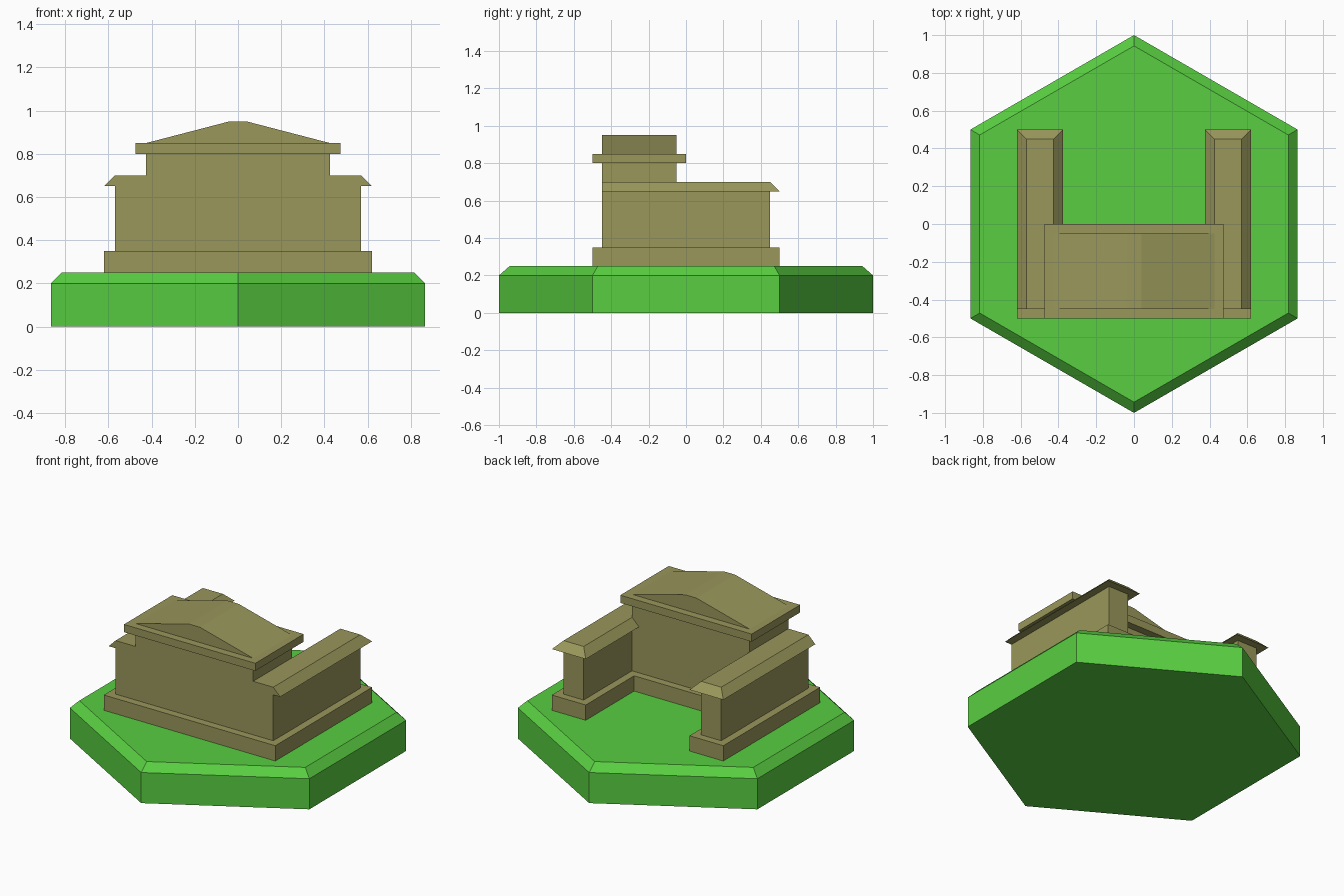
import bpy
import bmesh
from math import sin, cos, tau

cube = bpy.data.objects.get("Cube")
if cube:
    bpy.data.objects.remove(cube, do_unlink=True)


def material(name, rgb):
    mat = bpy.data.materials.new(name)
    mat.use_nodes = True
    color = (*rgb, 1)
    mat.diffuse_color = color
    bsdf = next(n for n in mat.node_tree.nodes if n.type == "BSDF_PRINCIPLED")
    bsdf.inputs["Base Color"].default_value = color
    bsdf.inputs["Roughness"].default_value = 0.9
    return mat


grass = material("grass green", (0.1, 0.62, 0.053))
stone = material("olive stone", (0.32, 0.31, 0.104))


def loft(name, mat, rings):
    """Closed flat-shaded solid through rings of 3D points with equal counts."""
    bm = bmesh.new()
    loops = [[bm.verts.new(p) for p in ring] for ring in rings]
    n = len(loops[0])
    bm.faces.new(loops[0][::-1])
    bm.faces.new(loops[-1])
    for low, high in zip(loops, loops[1:]):
        for i in range(n):
            j = (i + 1) % n
            bm.faces.new((low[i], low[j], high[j], high[i]))
    bmesh.ops.remove_doubles(bm, verts=bm.verts, dist=0.0005)
    bmesh.ops.recalc_face_normals(bm, faces=bm.faces)
    mesh = bpy.data.meshes.new(name)
    bm.to_mesh(mesh)
    bm.free()
    mesh.materials.append(mat)
    obj = bpy.data.objects.new(name, mesh)
    bpy.context.collection.objects.link(obj)
    return obj


def at(outline, z):
    return [(x, y, z) for x, y in outline]


def hexagon(radius, z):
    return [(radius * sin(k * tau / 6), radius * cos(k * tau / 6), z) for k in range(6)]


def courtyard_plan(inset):
    """U-shaped plan, open toward the back, shrunk by an inset."""
    outer, inner, end, back = 0.62 - inset, 0.375 + inset, 0.5 - inset, -inset
    half = [(outer, -end), (outer, end), (inner, end), (inner, back)]
    return half + [(-x, y) for x, y in reversed(half)]


def box(name, half_x, y0, y1, z0, z1):
    plan = [(-half_x, y0), (half_x, y0), (half_x, y1), (-half_x, y1)]
    return loft(name, stone, [at(plan, z0), at(plan, z1)])


# Hexagonal ground with a chamfered rim
loft("ground_tile", grass, [hexagon(1, 0), hexagon(1, 0.2), hexagon(0.943, 0.25)])

# Stepped plinth and walls
for name, inset, z0, z1 in (("plinth", 0, 0.25, 0.35), ("walls", 0.05, 0.35, 0.65)):
    plan = courtyard_plan(inset)
    loft(name, stone, [at(plan, z0), at(plan, z1)])

# Sloped copings on both wings, flush with the front wall
eaves = [(0.425, -0.45), (0.62, -0.45), (0.62, 0.5), (0.375, 0.5), (0.375, -0.05), (0.425, -0.05)]
crown = [(0.425, -0.45), (0.57, -0.45), (0.57, 0.45), (0.425, 0.45), (0.425, -0.05), (0.425, -0.05)]
copings = loft("wing_copings", stone, [at(eaves, 0.65), at(crown, 0.7)])
copings.modifiers.new("mirror", "MIRROR")

# Upper hall, cornice and low gable
box("upper_hall", 0.425, -0.45, -0.05, 0.65, 0.8)
box("cornice", 0.475, -0.5, 0, 0.8, 0.85)
gable = [(-0.425, 0.85), (0.425, 0.85), (0.04, 0.95), (-0.04, 0.95)]
loft("gable_roof", stone, [[(x, y, z) for x, z in gable] for y in (-0.45, -0.05)])
